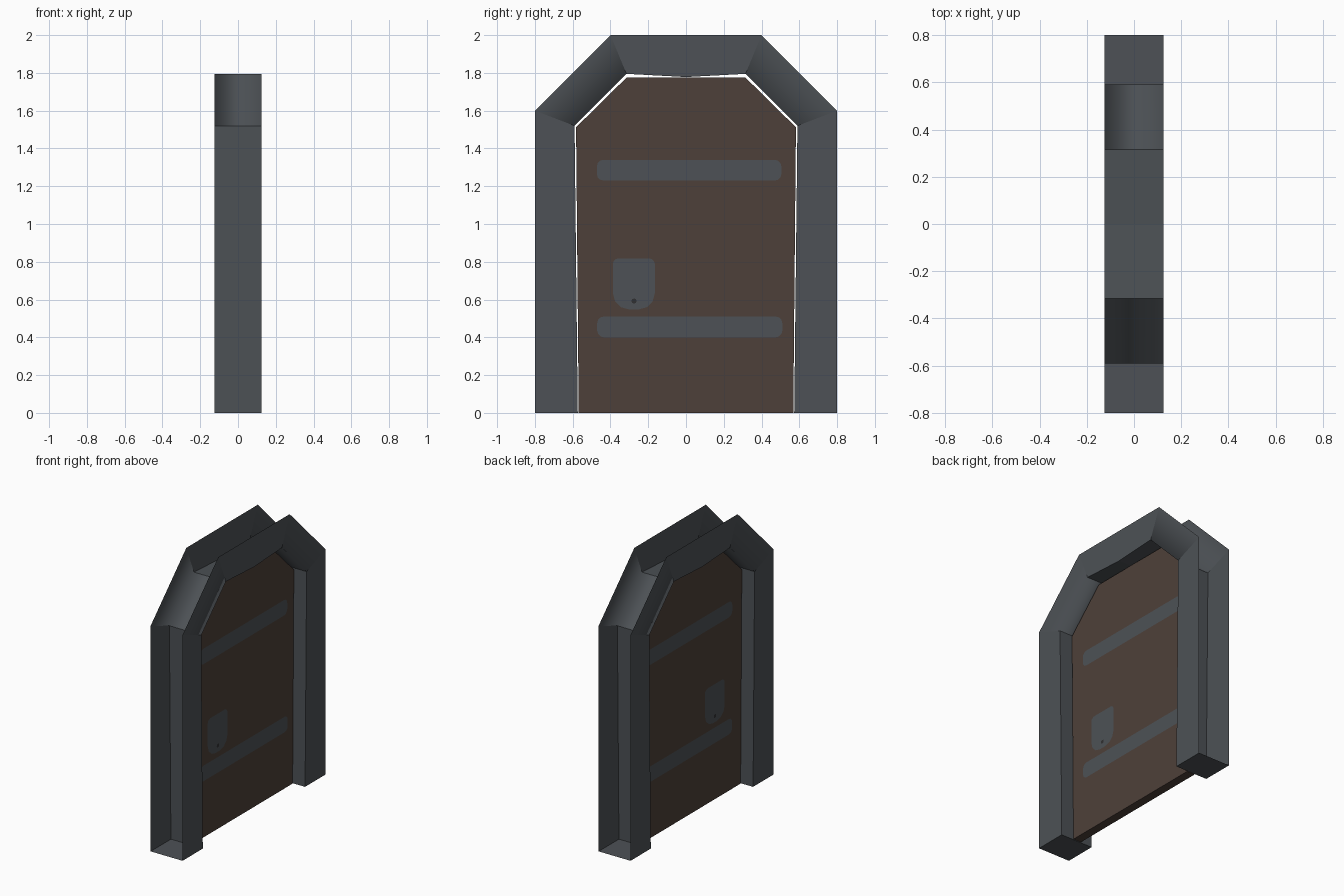
import bpy, bmesh, math

if "Cube" in bpy.data.objects:
    bpy.data.objects.remove(bpy.data.objects["Cube"])


def material(name, rgb):
    m = bpy.data.materials.new(name)
    m.diffuse_color = (*rgb, 1)
    m.use_nodes = True
    m.node_tree.nodes["Principled BSDF"].inputs["Base Color"].default_value = m.diffuse_color
    return m


IRON = material("dark grey iron", (0.074, 0.083, 0.092))
WOOD = material("dark brown wood", (0.076, 0.051, 0.041))
HOLE = material("keyhole dark", (0.03, 0.03, 0.032))


def finish(bm, name, mat):
    me = bpy.data.meshes.new(name)
    bm.to_mesh(me)
    bm.free()
    me.materials.append(mat)
    ob = bpy.data.objects.new(name, me)
    bpy.context.collection.objects.link(ob)
    return ob


def mirrored(half):
    """Complete a left-half (y, z) outline across y = 0."""
    return half + [(-y, z) for y, z in reversed(half) if y != 0]


# Door surround: open-backed channel with front plates, inner wall and feet
outer = mirrored([(-.8, 0), (-.8, 1.6), (-.4, 2), (0, 2)])
inner = mirrored([(-.573, 0), (-.59, 1.52), (-.315, 1.795), (0, 1.778)])
D = 0.125
bm = bmesh.new()
of, ob_, inf, inb = [[bm.verts.new((x, y, z)) for y, z in pts]
                     for pts, x in ((outer, D), (outer, -D), (inner, D), (inner, -D))]
last = len(outer) - 1
for i in range(last):
    j = i + 1
    faces = [bm.faces.new((of[i], inf[i], inf[j], of[j])),
             bm.faces.new((ob_[i], ob_[j], inb[j], inb[i])),
             bm.faces.new((inf[i], inb[i], inb[j], inf[j]))]
    for f in faces:
        f.smooth = i in (1, 4)      # the sloped shoulders are soft shaded
bm.faces.new((of[0], ob_[0], inb[0], inf[0]))
bm.faces.new((of[last], inf[last], inb[last], ob_[last]))
finish(bm, "door_surround", IRON)

# Door leaf
T = 0.031
bm = bmesh.new()
leaf = mirrored([(-.568, 0), (-.582, 1.512), (-.315, 1.775)])
base = bm.faces.new([bm.verts.new((-T, y, z)) for y, z in leaf])
res = bmesh.ops.extrude_face_region(bm, geom=[base])
bmesh.ops.translate(bm, vec=(2 * T, 0, 0),
                    verts=[v for v in res["geom"] if isinstance(v, bmesh.types.BMVert)])
bmesh.ops.recalc_face_normals(bm, faces=bm.faces)
finish(bm, "door_leaf", WOOD)


def plate(name, outline, mat, lift=0.002):
    """Flat fitting repeated on both sides of the door (outline counter-clockwise)."""
    bm = bmesh.new()
    for s in (1, -1):
        bm.faces.new([bm.verts.new((s * (T + lift), y, z)) for y, z in outline[::s]])
    finish(bm, name, mat)


def rounded(y0, y1, z0, z1, r_low, r_high, n=3):
    """Rectangle with rounded lower and upper corners."""
    pts = []
    for y, z, sy, sz, r, a0 in ((y1, z0, -1, 1, r_low, -90), (y1, z1, -1, -1, r_high, 0),
                                (y0, z1, 1, -1, r_high, 90), (y0, z0, 1, 1, r_low, 180)):
        for k in range(n + 1):
            a = math.radians(a0 + 90 * k / n)
            pts.append((y + sy * r + r * math.cos(a), z + sz * r + r * math.sin(a)))
    return pts


# Iron straps, lock plate and keyhole
plate("upper_strap", rounded(-.472, .505, 1.23, 1.34, .035, .035), IRON)
plate("lower_strap", rounded(-.470, .510, .40, .51, .035, .035), IRON)
plate("lock_plate", rounded(-.387, -.165, .548, .818, .085, .03), IRON)
plate("keyhole", [(-.275 + .014 * math.cos(k * math.pi / 4), .592 + .014 * math.sin(k * math.pi / 4))
                  for k in range(8)], HOLE, 0.004)
